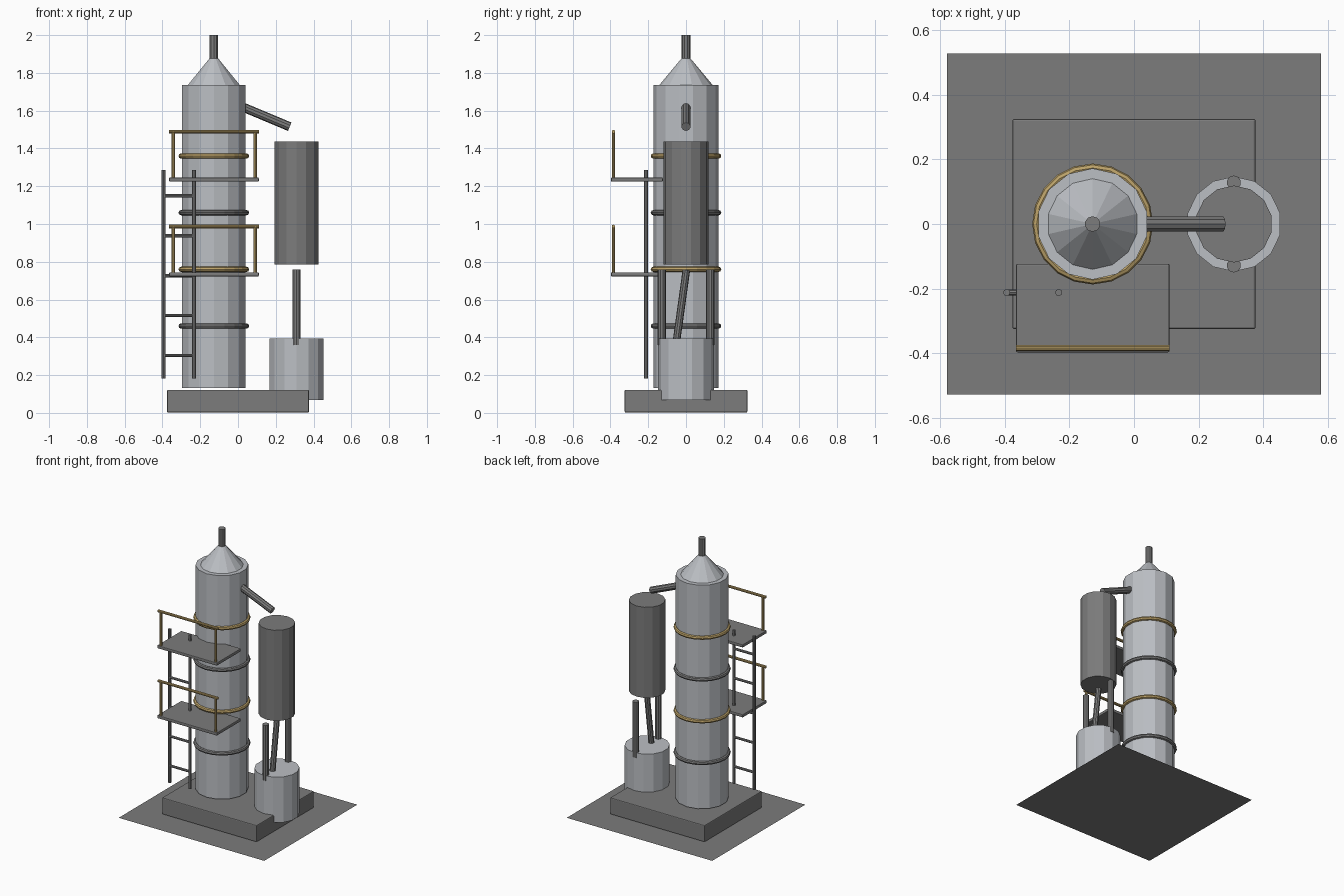
import bpy, math
from mathutils import Vector

cube = bpy.data.objects.get("Cube")
if cube:
    bpy.data.objects.remove(cube, do_unlink=True)


def material(name, rgb):
    m = bpy.data.materials.new(name)
    m.use_nodes = True
    m.diffuse_color = (*rgb, 1)
    m.node_tree.nodes["Principled BSDF"].inputs["Base Color"].default_value = (*rgb, 1)
    return m


STEEL = material("light steel", (0.50, 0.52, 0.55))
DARK = material("dark grey", (0.20, 0.20, 0.20))
GOLD = material("safety ochre", (0.50, 0.36, 0.14))


def finish(name, mat):
    ob = bpy.context.object
    ob.name = name
    ob.data.materials.append(mat)
    return ob


def drum(name, x, y, r, z0, z1, mat, sides=14):
    bpy.ops.mesh.primitive_cylinder_add(
        vertices=sides, radius=r, depth=z1 - z0, location=(x, y, (z0 + z1) / 2))
    return finish(name, mat)


def pipe(name, a, b, r, mat, sides=10):
    a, b = Vector(a), Vector(b)
    bpy.ops.mesh.primitive_cylinder_add(
        vertices=sides, radius=r, depth=(b - a).length, location=(a + b) / 2,
        rotation=(b - a).to_track_quat("Z", "Y").to_euler())
    return finish(name, mat)


def slab(name, x0, x1, y0, y1, z0, z1, mat, bevel):
    bpy.ops.mesh.primitive_cube_add(
        size=1, location=((x0 + x1) / 2, (y0 + y1) / 2, (z0 + z1) / 2))
    ob = finish(name, mat)
    ob.scale = (x1 - x0, y1 - y0, z1 - z0)
    bpy.ops.object.transform_apply(location=False, rotation=False, scale=True)
    mod = ob.modifiers.new("soft edges", "BEVEL")
    mod.width, mod.segments = bevel, 2
    return ob


# Ground sheet and plinth
bpy.ops.mesh.primitive_plane_add(size=1)
ground = finish("ground_sheet", DARK)
ground.scale = (1.156, 1.056, 1)
slab("plinth", -0.376, 0.376, -0.325, 0.325, 0.002, 0.122, DARK, 0.006)

# Main column with conical cap and vent
TX = -0.128
drum("column", TX, 0, 0.172, 0.131, 1.737, STEEL)
bpy.ops.mesh.primitive_cone_add(
    vertices=14, radius1=0.141, radius2=0.02, depth=0.145, location=(TX, 0, 1.8085))
finish("column_cap", STEEL)
drum("vent", TX, 0, 0.024, 1.86, 2.0, DARK, 10)

# Bands around the column
for i in range(4):
    bpy.ops.mesh.primitive_torus_add(
        major_segments=20, minor_segments=8, major_radius=0.173, minor_radius=0.014,
        location=(TX, 0, 0.46 + 0.3 * i))
    finish(f"band_{i + 1}", GOLD if i % 2 else DARK)

# Condenser, receiving tank and their pipes
CX = 0.309
drum("condenser", CX, 0, 0.119, 0.786, 1.437, DARK)
drum("receiver_tank", CX, 0, 0.147, 0.068, 0.395, STEEL)
for side, y in (("front", -0.128), ("back", 0.128)):
    drum(f"{side}_post", CX, y, 0.022, 0.36, 0.758, DARK, 10)
pipe("drain_pipe", (CX, -0.056, 0.34), (CX, 0.002, 0.757), 0.02, DARK)
pipe("overhead_pipe", (-0.02, 0, 1.638), (0.274, 0, 1.515), 0.024, DARK)

# Service platforms with guard rails
for i, z in enumerate((0.733, 1.235)):
    slab(f"platform_{i + 1}", -0.365, 0.11, -0.397, -0.123, z - 0.011, z + 0.011, DARK, 0.005)
    pipe(f"guard_rail_{i + 1}", (-0.365, -0.384, z + 0.254), (0.11, -0.384, z + 0.254), 0.0095, GOLD)
    for side, x in (("right", -0.343), ("left", 0.092)):
        drum(f"guard_post_{side}_{i + 1}", x, -0.384, 0.009, z, z + 0.254, GOLD, 8)

# Ladder
for side, x in (("right", -0.394), ("left", -0.233)):
    drum(f"ladder_rail_{side}", x, -0.212, 0.011, 0.182, 1.285, DARK, 8)
for i in range(5):
    z = 0.304 + 0.2115 * i
    pipe(f"ladder_rung_{i + 1}", (-0.394, -0.212, z), (-0.233, -0.212, z), 0.009, DARK, 8)
